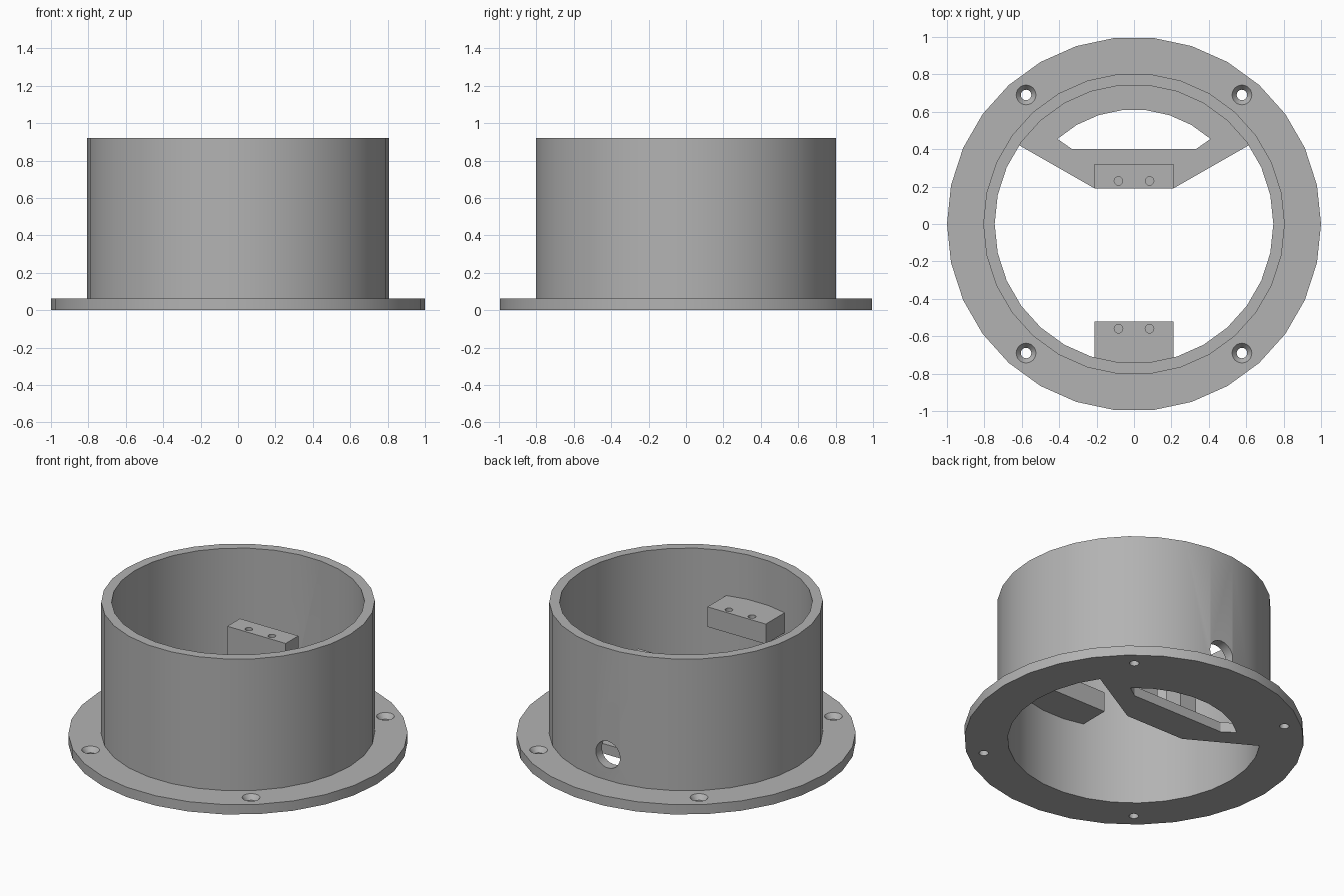
import bpy, bmesh
from math import cos, sin, radians, pi
from mathutils import Matrix

old = bpy.data.objects.get("Cube")
if old:
    bpy.data.objects.remove(old)

grey = bpy.data.materials.new("plain_grey")
grey.use_nodes = True
colour = (0.45, 0.45, 0.45, 1)
grey.diffuse_color = colour
grey.node_tree.nodes["Principled BSDF"].inputs["Base Color"].default_value = colour

SIDES = 30
FLANGE_TOP = 0.064
RIM = 0.92
INNER = 0.745
OUTER = 0.806
BLOCK_TOP = 0.63


def make(name, bm):
    bmesh.ops.recalc_face_normals(bm, faces=bm.faces)
    mesh = bpy.data.meshes.new(name)
    bm.to_mesh(mesh)
    bm.free()
    mesh.materials.append(grey)
    obj = bpy.data.objects.new(name, mesh)
    bpy.context.collection.objects.link(obj)
    return obj


def arc(r, start, end, step=12):
    return [(r * cos(radians(a)), r * sin(radians(a))) for a in range(start, end + 1, step)]


def prism(name, points, z0, z1):
    bm = bmesh.new()
    face = bm.faces.new([bm.verts.new((x, y, z0)) for x, y in points])
    top = bmesh.ops.extrude_face_region(bm, geom=[face])["geom"]
    verts = [v for v in top if isinstance(v, bmesh.types.BMVert)]
    bmesh.ops.translate(bm, vec=(0, 0, z1 - z0), verts=verts)
    return make(name, bm)


def box(name, half, y0, y1, z0, z1):
    return prism(name, [(-half, y0), (half, y0), (half, y1), (-half, y1)], z0, z1)


def cone(name, x, y, r0, r1, z0, z1, sides=24):
    bm = bmesh.new()
    bmesh.ops.create_cone(bm, cap_ends=True, segments=sides, radius1=r0, radius2=r1,
                          depth=z1 - z0, matrix=Matrix.Translation((x, y, (z0 + z1) / 2)))
    return make(name, bm)


def cut(obj, tool):
    # Apply a boolean cut and discard the cutter
    mod = obj.modifiers.new("cut", "BOOLEAN")
    mod.operation = "DIFFERENCE"
    mod.solver = "EXACT"
    mod.object = tool
    bpy.context.view_layer.update()
    graph = bpy.context.evaluated_depsgraph_get()
    mesh = bpy.data.meshes.new_from_object(obj.evaluated_get(graph))
    obj.modifiers.clear()
    obj.data = mesh
    bpy.data.objects.remove(tool)


# Flange with the main opening, leaving the bracket plate at the back
flange = prism("flange", arc(1, 0, 348), 0, FLANGE_TOP)
opening = arc(INNER, 156, 384) + [(0.613, 0.42), (0.21, 0.19), (-0.21, 0.19), (-0.613, 0.42)]
cut(flange, prism("cutter", opening, -0.1, 0.2))

# Arched window in the bracket plate
window = arc(0.612, 48, 132) + [(-0.33, 0.4), (0.33, 0.4)]
cut(flange, prism("cutter", window, -0.1, 0.2))

# Four countersunk screw holes
for x in (-0.577, 0.577):
    for y in (-0.69, 0.69):
        cut(flange, cone("cutter", x, y, 0.028, 0.028, -0.1, 0.2))
        cut(flange, cone("cutter", x, y, 0.018, 0.056, 0.02, 0.068))

# Cylindrical wall
wall = prism("wall", arc(OUTER, 0, 348), FLANGE_TOP, RIM)
cut(wall, prism("cutter", arc(INNER, 0, 348), -0.1, 1.2))

# Round cable hole through the back of the wall
drill = cone("cutter", 0, 0, 0.087, 0.087, 0.5, 1)
drill.data.transform(Matrix.Translation((0, 0, 0.23)) @ Matrix.Rotation(-pi / 2, 4, "X"))
cut(wall, drill)

# Mounting column on the bracket plate, with a cable slot at its foot
column = box("back_column", 0.21, 0.19, 0.32, FLANGE_TOP, BLOCK_TOP)
cut(column, box("cutter", 0.088, 0.1, 0.4, 0, 0.32))

# Mounting block held by the front wall
block = box("front_block", 0.21, -0.76, -0.52, 0.5, BLOCK_TOP)

# Blind screw holes in the column and block
for x in (-0.083, 0.083):
    for obj, y in ((column, 0.23), (block, -0.56)):
        cut(obj, cone("cutter", x, y, 0.023, 0.023, BLOCK_TOP - 0.1, BLOCK_TOP + 0.1, 16))

# Smooth the curved sides and keep the edges sharp
for obj in bpy.context.view_layer.objects:
    obj.select_set(obj in (flange, wall, column, block))
bpy.context.view_layer.objects.active = wall
bpy.ops.object.shade_smooth_by_angle(angle=radians(30))
